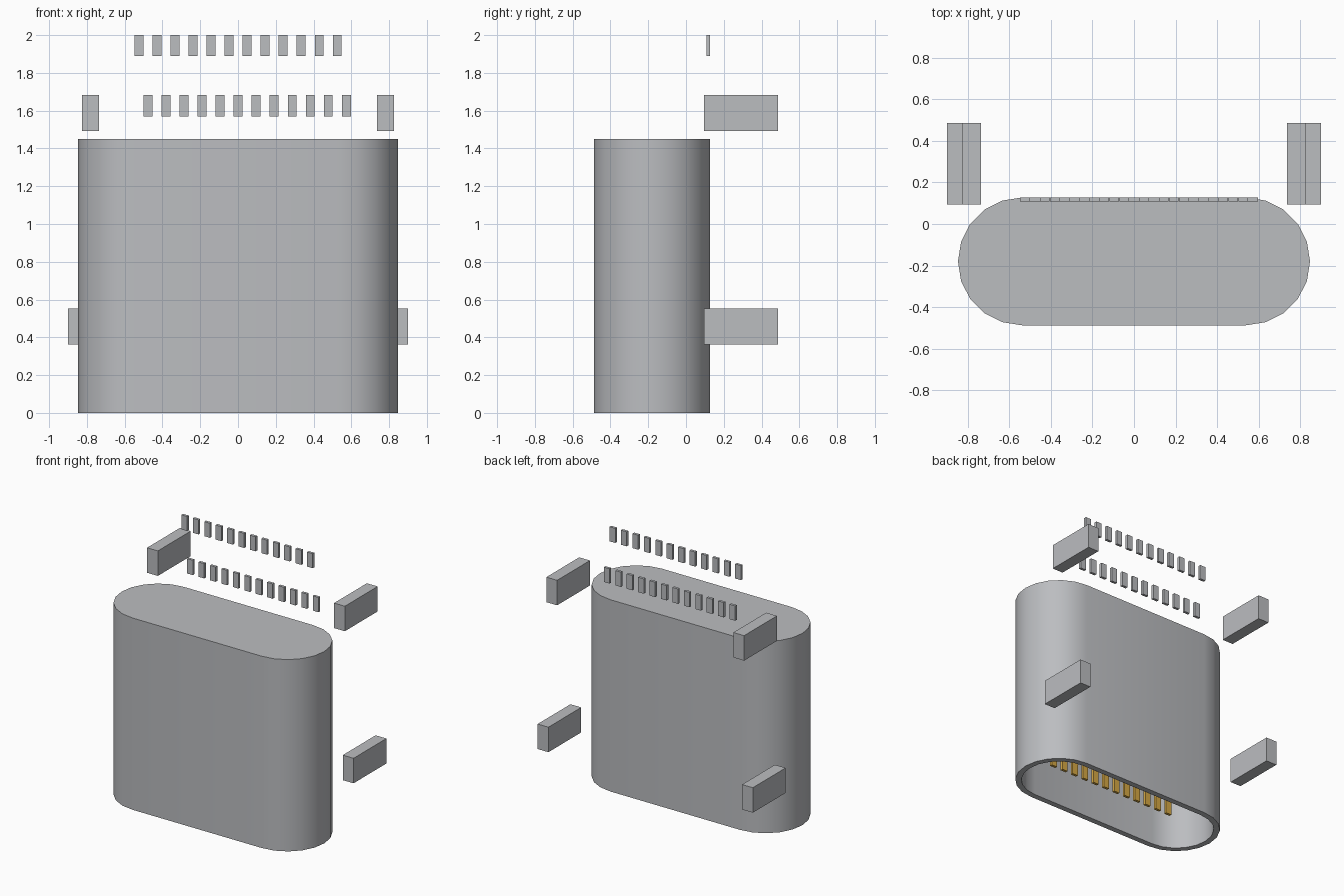
import bpy, bmesh, math

if "Cube" in bpy.data.objects:
    bpy.data.objects.remove(bpy.data.objects["Cube"], do_unlink=True)


def material(name, rgb, metallic=0.0):
    m = bpy.data.materials.new(name)
    m.use_nodes = True
    m.diffuse_color = (*rgb, 1)
    m.node_tree.nodes["Principled BSDF"].inputs["Base Color"].default_value = (*rgb, 1)
    return m


STEEL = material("steel grey", (0.50, 0.51, 0.53))
GOLD = material("contact gold", (0.68, 0.40, 0.06))


def finish(name, bm, mat):
    bmesh.ops.recalc_face_normals(bm, faces=bm.faces)
    mesh = bpy.data.meshes.new(name)
    bm.to_mesh(mesh)
    bm.free()
    mesh.materials.append(mat)
    ob = bpy.data.objects.new(name, mesh)
    bpy.context.collection.objects.link(ob)
    return ob


def box(name, x, y, z, mat):
    """Box from (min, max) ranges on each axis."""
    bm = bmesh.new()
    bmesh.ops.create_cube(bm, size=1)
    for v in bm.verts:
        for i, (lo, hi) in enumerate((x, y, z)):
            v.co[i] = lo if v.co[i] < 0 else hi
    return finish(name, bm, mat)


# Shell: stadium-shaped tube, open at the bottom and closed on top
CENTRE_X, CENTRE_Y, RADIUS, WALL, HEIGHT = 0.54, -0.18, 0.3075, 0.043, 1.45
STEPS = 10


def stadium_ring(bm, radius, z):
    ring = []
    for side, start in ((1, -90), (-1, 90)):
        for i in range(STEPS + 1):
            a = math.radians(start + 180 * i / STEPS)
            ring.append(bm.verts.new((side * CENTRE_X + radius * math.cos(a),
                                      CENTRE_Y + radius * math.sin(a), z)))
    return ring


bm = bmesh.new()
rings = [stadium_ring(bm, RADIUS, HEIGHT), stadium_ring(bm, RADIUS, 0),
         stadium_ring(bm, RADIUS - WALL, 0), stadium_ring(bm, RADIUS - WALL, HEIGHT - WALL)]
for a, b in zip(rings, rings[1:]):
    for i in range(len(a)):
        j = (i + 1) % len(a)
        bm.faces.new((a[i], a[j], b[j], b[i]))
bm.faces.new(rings[0])
bm.faces.new(rings[-1])
shell = finish("shell", bm, STEEL)
bpy.ops.object.select_all(action='DESELECT')
shell.select_set(True)
bpy.context.view_layer.objects.active = shell
bpy.ops.object.shade_smooth_by_angle(angle=math.radians(30))

# Mounting tabs, mirrored left and right
for label, inner, outer, z in (("upper", 0.737, 0.827, (1.493, 1.682)),
                               ("lower", 0.81, 0.90, (0.363, 0.552))):
    box(label + "_tab_left", (inner, outer), (0.095, 0.487), z, STEEL)
    box(label + "_tab_right", (-outer, -inner), (0.095, 0.487), z, STEEL)

# Solder tails in two staggered rows, and gold contacts inside the shell
PITCH, HALF = 0.0955, 0.0235
for name, first, y, z, mat in (
        ("upper_tail", -0.525, (0.108, 0.128), (1.89, 2.0), STEEL),
        ("lower_tail", -0.477, (0.108, 0.128), (1.57, 1.682), STEEL),
        ("front_contact", -0.525, (-0.265, -0.245), (0.15, HEIGHT - WALL), GOLD),
        ("back_contact", -0.525, (-0.115, -0.095), (0.15, HEIGHT - WALL), GOLD)):
    for i in range(12):
        x = first + PITCH * i
        box(f"{name}_{i + 1}", (x - HALF, x + HALF), y, z, mat)
